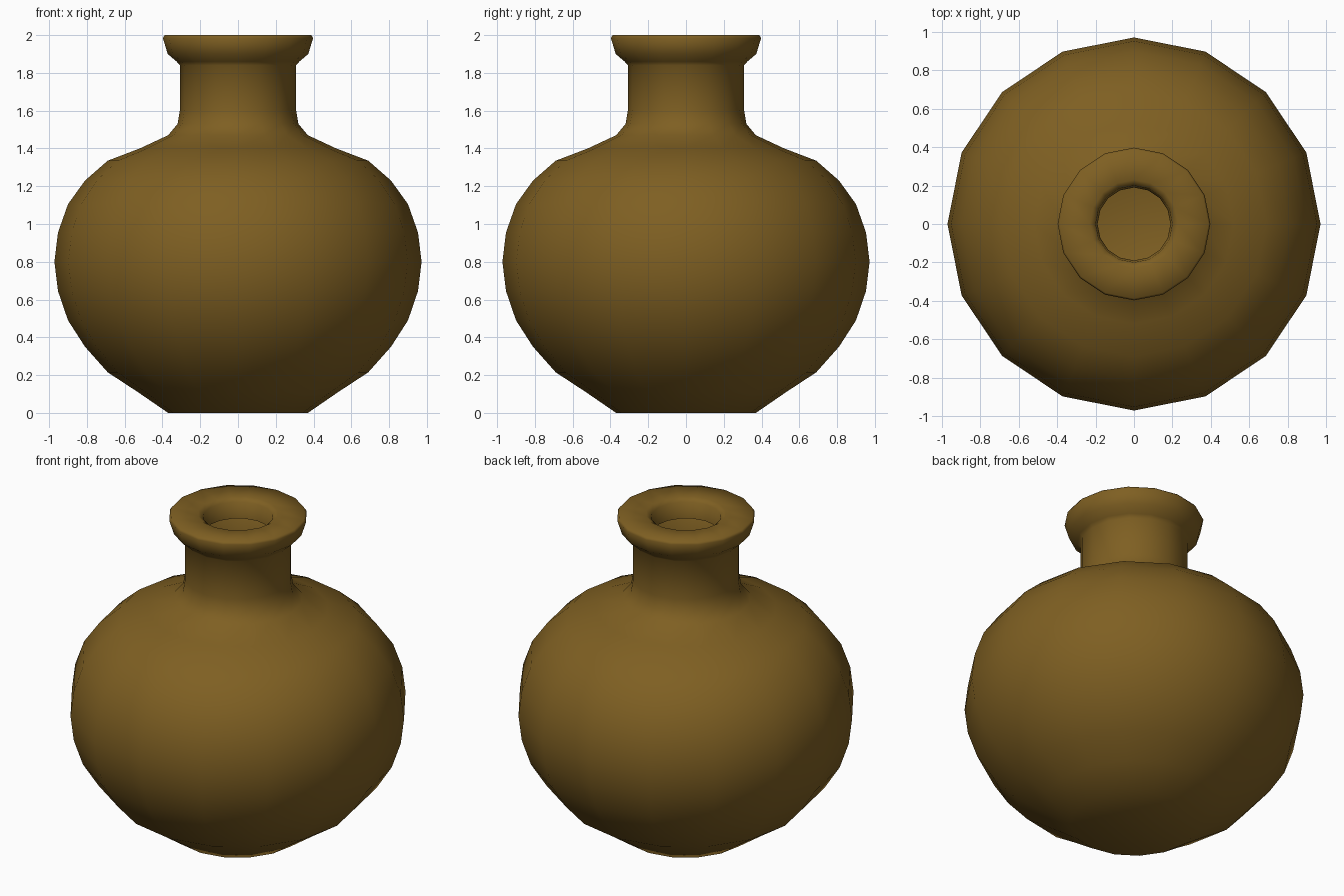
import bpy, bmesh
from math import cos, sin, pi

if "Cube" in bpy.data.objects:
    bpy.data.objects.remove(bpy.data.objects["Cube"])

SIDES = 16

# Profile (radius, height): base, squat round body, neck, flared lip, inner mouth
profile = [
    (0.37, 0.0), (0.53, 0.11), (0.69, 0.215), (0.81, 0.35), (0.9, 0.49),
    (0.953, 0.645), (0.972, 0.8), (0.953, 0.955), (0.9, 1.105), (0.81, 1.23),
    (0.69, 1.335), (0.52, 1.40), (0.37, 1.47), (0.32, 1.53), (0.308, 1.60),
    (0.308, 1.84), (0.325, 1.86), (0.372, 1.90), (0.398, 1.985), (0.388, 2.0),
    (0.23, 2.0), (0.20, 1.98), (0.19, 1.88),
]

bm = bmesh.new()
rings = [[bm.verts.new((r * cos(2 * pi * i / SIDES), r * sin(2 * pi * i / SIDES), z))
          for i in range(SIDES)] for r, z in profile]
for a, b in zip(rings, rings[1:]):
    for i in range(SIDES):
        j = (i + 1) % SIDES
        bm.faces.new((a[i], a[j], b[j], b[i]))

# Flat underside
bm.faces.new(rings[0][::-1])
for f in bm.faces:
    f.smooth = True

mesh = bpy.data.meshes.new("vase")
bm.to_mesh(mesh)
bm.free()
vase = bpy.data.objects.new("vase", mesh)
bpy.context.collection.objects.link(vase)

# Brown glaze
mat = bpy.data.materials.new("brown_glaze")
mat.diffuse_color = (0.21, 0.115, 0.016, 1)
mat.use_nodes = True
mat.node_tree.nodes["Principled BSDF"].inputs["Base Color"].default_value = mat.diffuse_color
mesh.materials.append(mat)
